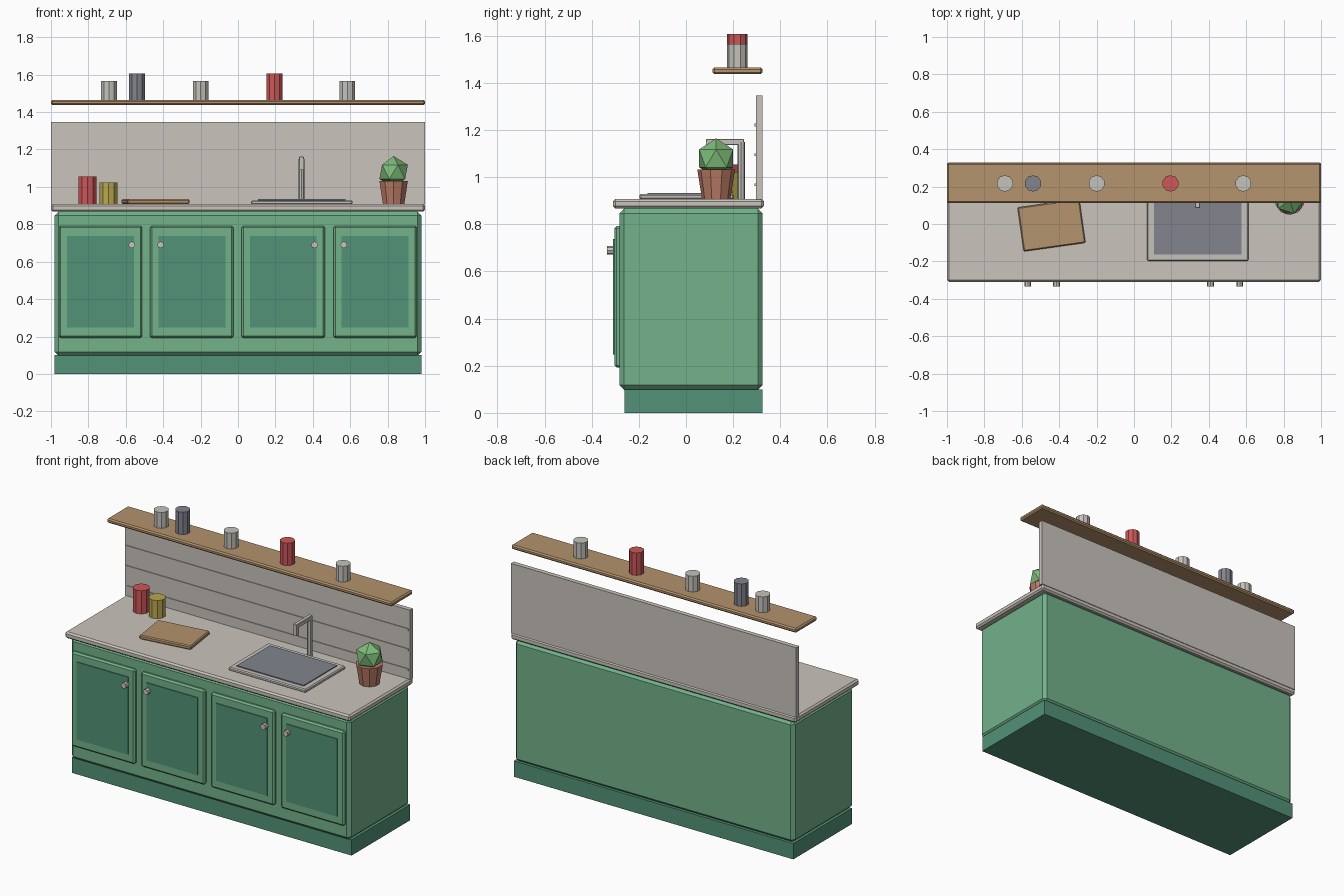
import bpy
import math

old = bpy.data.objects.get("Cube")
if old:
    bpy.data.objects.remove(old, do_unlink=True)


def material(name, r, g, b):
    """Flat material from 0-255 display values, stored as linear."""
    def linear(v):
        v /= 255
        return v / 12.92 if v < 0.04 else ((v + 0.055) / 1.055) ** 2.4
    colour = (linear(r), linear(g), linear(b), 1)
    m = bpy.data.materials.new(name)
    m.use_nodes = True
    m.diffuse_color = colour
    m.node_tree.nodes["Principled BSDF"].inputs["Base Color"].default_value = colour
    return m


green = material("cabinet green", 114, 178, 138)
dark_green = material("deep green", 83, 146, 120)
stone = material("pale stone", 202, 196, 188)
wood = material("warm wood", 181, 147, 109)
steel = material("pale steel", 197, 194, 187)
grey = material("blue grey", 130, 132, 141)
red = material("red enamel", 205, 87, 89)
yellow = material("mustard", 186, 168, 78)
clay = material("terracotta", 188, 124, 102)
leaf = material("leaf green", 126, 188, 122)


def finish(name, mat):
    ob = bpy.context.object
    ob.name = name
    ob.data.materials.append(mat)
    return ob


def box(name, mat, x, y, z, bevel=0, turn=0):
    """Box from (min, max) pairs, with an optional chamfer."""
    spans = (x, y, z)
    centre = [(a + b) / 2 for a, b in spans]
    bpy.ops.mesh.primitive_cube_add(size=1, location=centre)
    ob = finish(name, mat)
    ob.scale = [b - a for a, b in spans]
    bpy.ops.object.transform_apply(location=False, rotation=False, scale=True)
    ob.rotation_euler.z = math.radians(turn)
    if bevel:
        mod = ob.modifiers.new("Chamfer", "BEVEL")
        mod.width = bevel
        mod.segments = 1
    return ob


def can(name, mat, x, y, radius, bottom, top, sides=10):
    bpy.ops.mesh.primitive_cylinder_add(
        vertices=sides, radius=radius, depth=top - bottom,
        location=(x, y, (bottom + top) / 2))
    return finish(name, mat)


# Cabinet carcass, plinth and worktop
box("plinth", dark_green, (-0.98, 0.98), (-0.262, 0.325), (0, 0.1))
box("cabinet_body", green, (-0.98, 0.98), (-0.283, 0.325), (0.098, 0.867), 0.02)
box("worktop", stone, (-1, 1), (-0.309, 0.33), (0.867, 0.908), 0.01)

# Four doors with darker panels and knobs
for i, (x, side) in enumerate(((-0.735, 1), (-0.247, -1), (0.242, 1), (0.733, -1)), 1):
    box(f"door_{i}", green, (x - 0.223, x + 0.223), (-0.304, -0.27), (0.192, 0.792), 0.01)
    box(f"door_panel_{i}", dark_green, (x - 0.179, x + 0.179), (-0.31, -0.302), (0.247, 0.738))
    bpy.ops.mesh.primitive_cylinder_add(
        vertices=8, radius=0.018, depth=0.03, location=(x + side * 0.167, -0.32, 0.69),
        rotation=(math.pi / 2, 0, 0))
    finish(f"door_knob_{i}", stone)

# Backsplash with three raised rails
box("backsplash", stone, (-1, 1), (0.296, 0.325), (0.905, 1.347))
for i, z in enumerate((0.968, 1.095, 1.222), 1):
    box(f"backsplash_rail_{i}", stone, (-0.99, 0.99), (0.291, 0.297), (z - 0.006, z + 0.006))

# Wall shelf and its cups
box("shelf", wood, (-1, 1), (0.112, 0.325), (1.437, 1.465), 0.008)
cups = ((-0.69, 1.565, steel), (-0.54, 1.607, grey), (-0.2, 1.565, steel),
        (0.195, 1.607, red), (0.585, 1.565, steel))
for i, (x, top, mat) in enumerate(cups, 1):
    can(f"shelf_cup_{i}", mat, x, 0.217, 0.044, 1.464, top)

# Canisters and cutting board on the worktop
can("red_canister", red, -0.805, 0.18, 0.05, 0.907, 1.055)
can("yellow_canister", yellow, -0.693, 0.18, 0.05, 0.907, 1.023)
box("cutting_board", wood, (-0.608, -0.274), (-0.125, 0.113), (0.908, 0.934), 0.006, 8)

# Sink and tap
box("sink_rim", steel, (0.07, 0.612), (-0.198, 0.203), (0.905, 0.928), 0.006)
box("sink_basin", grey, (0.106, 0.576), (-0.164, 0.169), (0.925, 0.934))
can("tap_post", steel, 0.34, 0.234, 0.016, 0.907, 1.15, 8)
box("tap_spout", steel, (0.327, 0.353), (0.085, 0.246), (1.136, 1.162), 0.003)
box("tap_nozzle", steel, (0.328, 0.352), (0.085, 0.109), (1.09, 1.15))

# Potted plant
bpy.ops.mesh.primitive_cone_add(
    vertices=10, radius1=0.06, radius2=0.08, depth=0.125, location=(0.832, 0.128, 0.97))
finish("plant_pot", clay)
bpy.ops.mesh.primitive_ico_sphere_add(
    subdivisions=1, radius=0.085, location=(0.832, 0.128, 1.08))
finish("plant_foliage", leaf)
